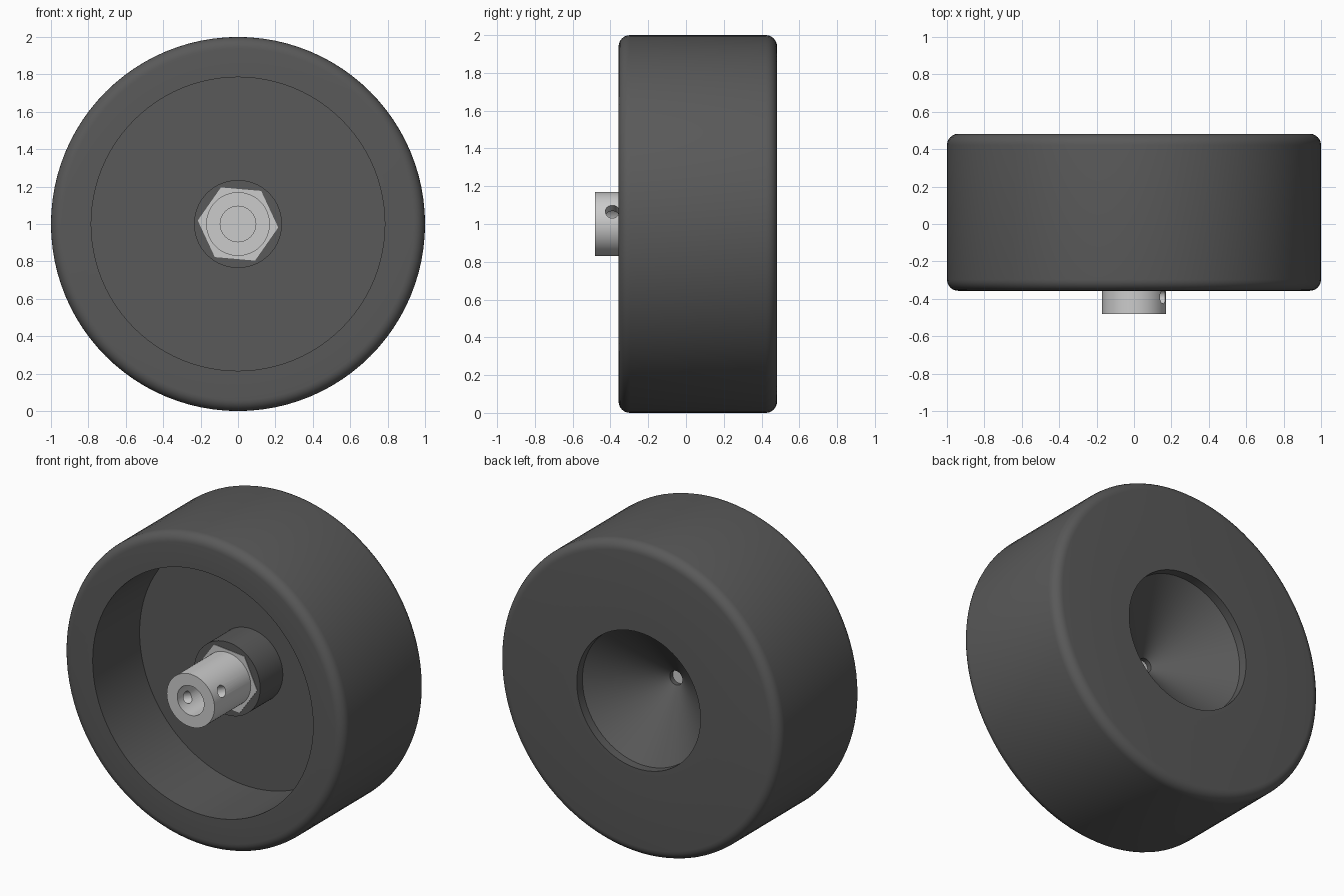
import bpy, bmesh, math
from mathutils import Matrix, Vector

if "Cube" in bpy.data.objects:
    bpy.data.objects.remove(bpy.data.objects["Cube"])

CENTRE = Vector((0, 0, 1))


def finish(bm, name):
    bmesh.ops.remove_doubles(bm, verts=bm.verts, dist=1e-5)
    bmesh.ops.recalc_face_normals(bm, faces=bm.faces)
    me = bpy.data.meshes.new(name)
    bm.to_mesh(me)
    bm.free()
    ob = bpy.data.objects.new(name, me)
    bpy.context.collection.objects.link(ob)
    return ob


def lathe(name, profile, steps=96):
    """Revolve a closed (radius, y) profile about the y axis."""
    bm = bmesh.new()
    vs = [bm.verts.new((r, y, 1)) for r, y in profile]
    es = [bm.edges.new((vs[i], vs[(i + 1) % len(vs)])) for i in range(len(vs))]
    bmesh.ops.spin(bm, geom=vs + es, cent=CENTRE, axis=(0, 1, 0),
                   angle=2 * math.pi, steps=steps)
    return finish(bm, name)


def cylinder(name, r, y0, y1, sides=64, turn=0.0):
    """Prism along y; turn sets the angle of the first corner."""
    bm = bmesh.new()
    ring = [bm.verts.new((r * math.cos(turn + 2 * math.pi * i / sides), y0,
                          1 + r * math.sin(turn + 2 * math.pi * i / sides)))
            for i in range(sides)]
    face = bm.faces.new(ring)
    out = bmesh.ops.extrude_face_region(bm, geom=[face])
    bmesh.ops.translate(bm, vec=(0, y1 - y0, 0),
                        verts=[v for v in out['geom'] if isinstance(v, bmesh.types.BMVert)])
    return finish(bm, name)


def boolean(ob, other, op):
    m = ob.modifiers.new(op, 'BOOLEAN')
    m.operation, m.object, m.solver = op, other, 'EXACT'
    bpy.context.view_layer.objects.active = ob
    bpy.ops.object.modifier_apply(modifier=m.name)
    bpy.data.objects.remove(other)


def smooth(ob):
    bpy.ops.object.select_all(action='DESELECT')
    ob.select_set(True)
    bpy.context.view_layer.objects.active = ob
    bpy.ops.object.shade_smooth_by_angle(angle=math.radians(30))


def fillet(r, y, rad, a0, n=6):
    return [(r + rad * math.cos(math.radians(a0 - 90 * i / n)),
             y + rad * math.sin(math.radians(a0 - 90 * i / n))) for i in range(n + 1)]


# Knob body: rounded drum, front recess with boss, conical recess behind
F = 0.06
profile = [(0.045, 0.07), (0.045, 0.10), (0.44, 0.425), (0.44, 0.482)]
profile += fillet(1 - F, 0.482 - F, F, 90)
profile += fillet(1 - F, -0.357 + F, F, 0)
profile += [(0.785, -0.357), (0.785, 0.12), (0.235, 0.12), (0.235, -0.11),
            (0.17, -0.11), (0.17, 0.07)]
knob = lathe("knob_body", profile)
dark = bpy.data.materials.new("dark_plastic")
dark.diffuse_color = (0.1, 0.1, 0.1, 1)
dark.use_nodes = True
dark.node_tree.nodes["Principled BSDF"].inputs["Base Color"].default_value = dark.diffuse_color
knob.data.materials.append(dark)
smooth(knob)

# Metal insert: round bushing with a hexagonal collar set in the boss
insert = cylinder("metal_insert", 0.17, -0.482, 0.07)
boolean(insert, cylinder("hex_collar", 0.216, -0.113, 0.04, 6, math.radians(-5)), 'UNION')

# Blind shaft bore and the cross pin hole through both walls
boolean(insert, cylinder("bore_cutter", 0.095, -0.6, 0.0, 48), 'DIFFERENCE')
pin = cylinder("pin_cutter", 0.037, -0.3, 0.3, 32)
pin.data.transform(Matrix.Translation((0, -0.39, 1))
                   @ Matrix.Rotation(math.radians(-23), 4, 'Y')
                   @ Matrix.Rotation(math.radians(90), 4, 'Z')
                   @ Matrix.Translation((0, 0, -1)))
boolean(insert, pin, 'DIFFERENCE')
smooth(insert)
